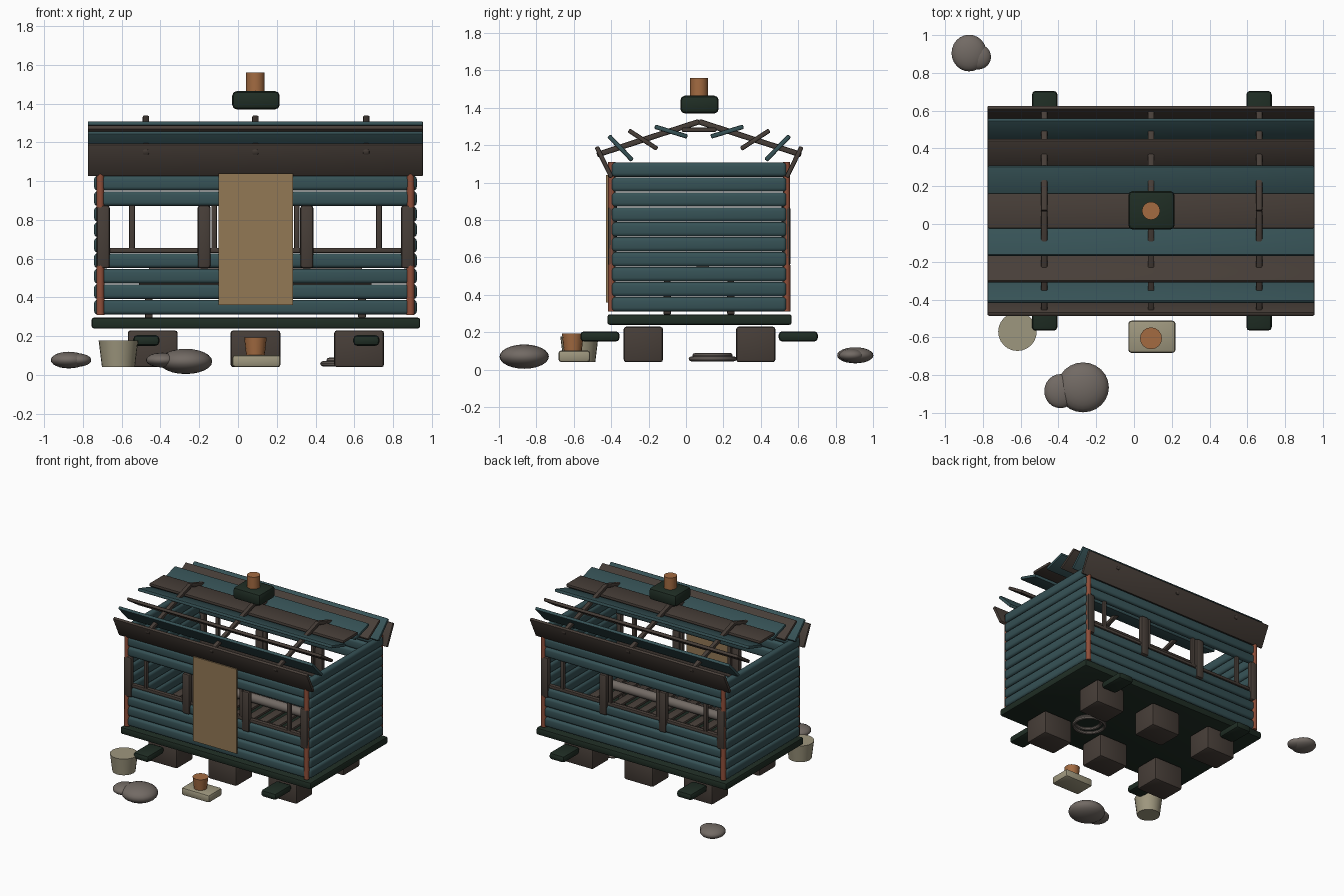
import bpy, bmesh, math
from mathutils import Matrix, Vector

if "Cube" in bpy.data.objects:
    bpy.data.objects.remove(bpy.data.objects["Cube"], do_unlink=True)

CX, CY = 0.09, 0.07          # cabin centre
made = []


def material(name, rgb):
    m = bpy.data.materials.new(name)
    m.use_nodes = True
    lin = [((c / 255 + 0.055) / 1.055) ** 2.4 for c in rgb] + [1.0]
    m.diffuse_color = lin
    m.node_tree.nodes["Principled BSDF"].inputs["Base Color"].default_value = lin
    return m


TEAL = material("teal paint", (54, 82, 86))
BROWN = material("weathered wood", (71, 62, 56))
GREEN = material("dark green", (31, 45, 36))
TAN = material("tan door", (146, 120, 85))
ORANGE = material("terracotta", (163, 107, 65))
RED = material("red brown post", (142, 78, 57))
STONE = material("grey stone", (114, 106, 100))
CREAM = material("cream", (158, 151, 126))


def finish(bm, name, mat, loc, tilt=0.0):
    me = bpy.data.meshes.new(name)
    bm.to_mesh(me)
    bm.free()
    me.materials.append(mat)
    ob = bpy.data.objects.new(name, me)
    ob.location = loc
    ob.rotation_euler.x = tilt
    bpy.context.scene.collection.objects.link(ob)
    made.append(ob)
    return ob


def box(name, mat, loc, size, bevel=0.01, tilt=0.0, segments=2):
    bm = bmesh.new()
    bmesh.ops.create_cube(bm, size=1, matrix=Matrix.Diagonal((*size, 1)))
    if bevel:
        bmesh.ops.bevel(bm, geom=bm.edges[:], offset=bevel, segments=segments,
                        profile=0.5, affect='EDGES')
    return finish(bm, name, mat, loc, tilt)


def span(name, mat, x, y, z, bevel=0.01):
    lo, hi = Vector((x[0], y[0], z[0])), Vector((x[1], y[1], z[1]))
    return box(name, mat, (lo + hi) / 2, hi - lo, bevel)


def cylinder(name, mat, loc, bottom, top, height, sides=16, along_x=False):
    bm = bmesh.new()
    rot = Matrix.Rotation(math.pi / 2, 4, 'Y') if along_x else Matrix()
    bmesh.ops.create_cone(bm, cap_ends=True, segments=sides, radius1=bottom,
                          radius2=top, depth=height, matrix=rot)
    return finish(bm, name, mat, loc)


def rock(name, loc, size):
    bm = bmesh.new()
    bmesh.ops.create_uvsphere(bm, u_segments=24, v_segments=12, radius=1,
                              matrix=Matrix.Diagonal((*size, 1)))
    return finish(bm, name, STONE, loc)


# Foundation: deck, piers and beam ends
span("deck", GREEN, (-0.755, 0.94), (-0.42, 0.565), (0.24, 0.296), 0.012)
for x in (-0.44, CX, 0.625):
    for y in (-0.228, 0.373):
        box("pier", BROWN, (x, y, 0.135), (0.257, 0.21, 0.19), 0.014)
for x in (-0.473, 0.662):
    for s in (-1, 1):
        box("beam_end", GREEN, (x, CY + s * 0.53, 0.178), (0.135, 0.21, 0.055), 0.02)

# Rounded wall boards, with an open window band on the long sides
for row in range(10):
    z = 0.35 + 0.08 * row
    for s in (-1, 1):
        box("end_wall_board", TEAL, (CX + s * 0.808, CY, z),
            (0.05, 0.935, 0.077), 0.02, segments=3)
        if row not in (4, 5, 6):
            box("long_wall_board", TEAL, (CX, CY + s * 0.455, z),
                (1.6, 0.045, 0.074), 0.018, segments=3)

# Corner posts, window posts, mullions and sills
for s in (-1, 1):
    for t in (-1, 1):
        cylinder("corner_post", RED, (CX + t * 0.8, CY + s * 0.467, 0.71),
                 0.021, 0.019, 0.8, 12)
        for x in (0.265, 0.785):
            box("window_post", BROWN, (CX + t * x, CY + s * 0.465, 0.713),
                (0.068, 0.045, 0.325), 0.015)
        for x in (0.213, 0.637):
            box("mullion", BROWN, (CX + t * x, CY + s * 0.455, 0.755),
                (0.03, 0.03, 0.25), 0.008)
    box("window_sill", BROWN, (CX, CY + s * 0.455, 0.643), (1.58, 0.035, 0.026), 0.006)

# Door panel
span("door", TAN, (-0.1, 0.285), (-0.427, -0.412), (0.36, 1.04), 0)

# Roof boards: offset from ridge, height, tilt in degrees
box("ridge_board", BROWN, (CX, CY, 1.283), (1.73, 0.185, 0.024), 0.007)
for s in (-1, 1):
    for off, z, deg, mat in ((0.15, 1.273, 17, TEAL), (0.3, 1.23, 33, BROWN),
                             (0.42, 1.185, 46, TEAL), (0.508, 1.11, 64, BROWN)):
        box("roof_board", mat, (CX, CY + s * off, z), (1.73, 0.182, 0.024),
            0.007, s * math.radians(deg))
    for x in (-0.475, CX, 0.662):
        box("rafter", BROWN, (x, CY + s * 0.272, 1.238), (0.034, 0.575, 0.03),
            0.008, -s * math.atan2(0.175, 0.54))

# Chimney
span("chimney_base", GREEN, (-0.03, 0.215), (-0.03, 0.175), (1.37, 1.465), 0.024)
cylinder("chimney_pipe", ORANGE, (CX, CY, 1.51), 0.048, 0.048, 0.1)

# Slatted bench with a roll lying on it
for s in (-1, 1):
    box("bench_rail", BROWN, (CX, CY + s * 0.17, 0.48), (1.2, 0.035, 0.04), 0.006)
    for x in (-0.55, 0.55):
        box("bench_leg", BROWN, (CX + x, CY + s * 0.17, 0.38), (0.04, 0.04, 0.17), 0.006)
for i in range(11):
    box("bench_slat", BROWN, (CX - 0.55 + 0.11 * i, CY, 0.51), (0.07, 0.4, 0.02), 0.005)
cylinder("bench_roll", STONE, (CX, CY + 0.02, 0.555), 0.035, 0.035, 1.1, 16, True)

# Step with a clay pot, and a bucket
span("step", CREAM, (-0.03, 0.22), (-0.682, -0.512), (0.04, 0.103), 0.016)
cylinder("clay_pot", ORANGE, (CX, -0.605, 0.148), 0.048, 0.058, 0.09)
cylinder("bucket", CREAM, (-0.617, -0.57, 0.109), 0.085, 0.102, 0.138, 24)

# Rocks
rock("rock_front", (-0.27, -0.865, 0.07), (0.137, 0.132, 0.065))
rock("rock_front_small", (-0.39, -0.885, 0.077), (0.085, 0.09, 0.038))
rock("rock_back", (-0.873, 0.905, 0.077), (0.093, 0.097, 0.043))
rock("rock_back_small", (-0.825, 0.885, 0.077), (0.068, 0.067, 0.034))

# Coiled hose under the deck
for dx, z, r in ((0, 0.058, 0.115), (0.012, 0.076, 0.095)):
    bpy.ops.mesh.primitive_torus_add(location=(0.552 + dx, 0.142, z), major_radius=r,
                                     minor_radius=0.013, major_segments=32,
                                     minor_segments=8)
    ob = bpy.context.object
    ob.name = "hose_coil"
    ob.data.materials.append(STONE)
    made.append(ob)

# Smooth shading with sharp edges kept
bpy.ops.object.select_all(action='DESELECT')
for ob in made:
    ob.select_set(True)
bpy.context.view_layer.objects.active = made[0]
bpy.ops.object.shade_smooth_by_angle(angle=math.radians(40))
